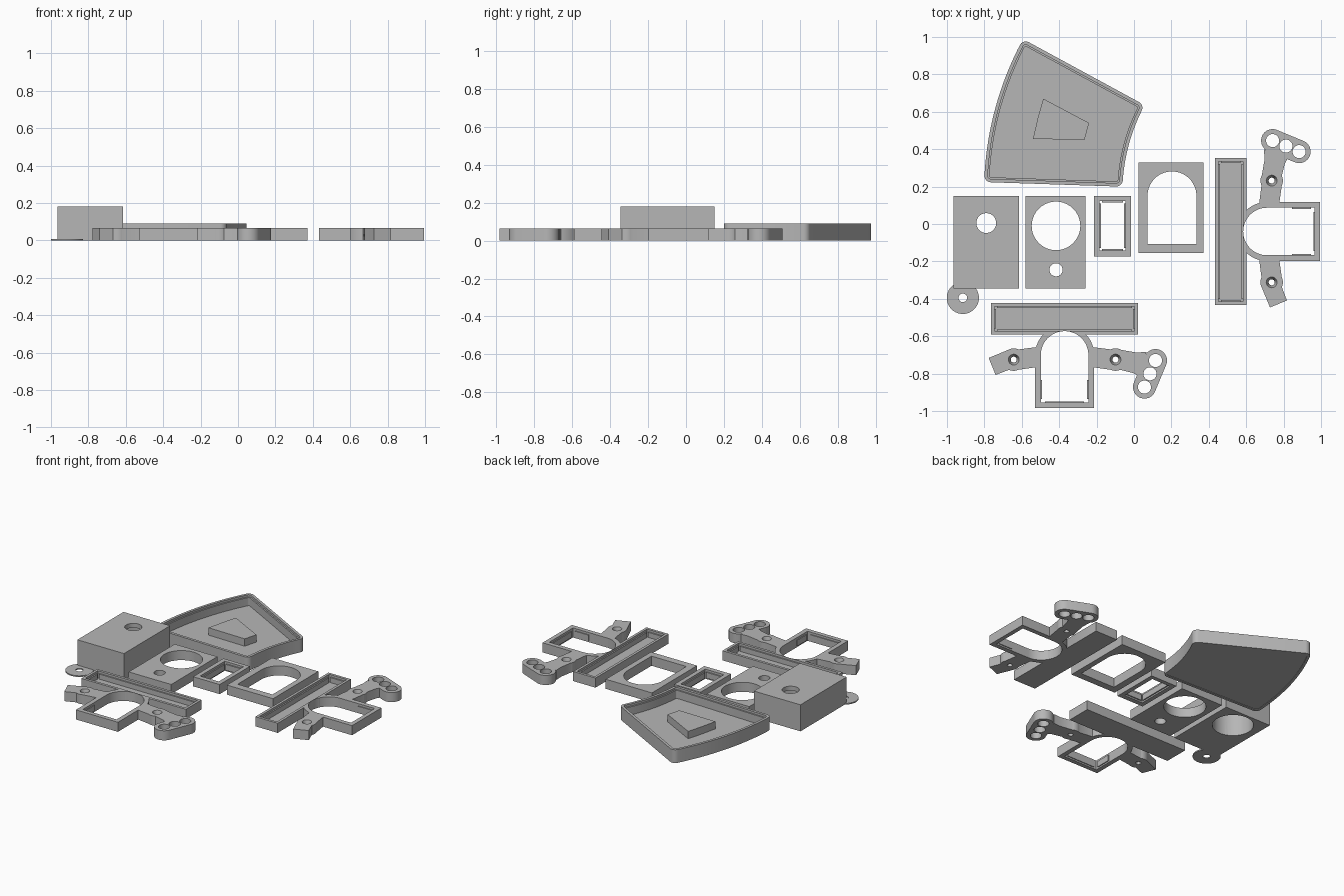
import bpy, bmesh
from math import sin, cos, asin, radians, degrees, pi
from mathutils import Matrix, Vector

if "Cube" in bpy.data.objects:
    bpy.data.objects.remove(bpy.data.objects["Cube"], do_unlink=True)

GREY = (0.47, 0.47, 0.47, 1)
mat = bpy.data.materials.new("plain grey")
mat.use_nodes = True
mat.diffuse_color = GREY
mat.node_tree.nodes["Principled BSDF"].inputs["Base Color"].default_value = GREY

H = 0.065          # common part height
ID = Matrix.Identity(4)


def arc(cx, cy, r, a0, a1, n=16):
    return [(cx + r * cos(radians(a0 + (a1 - a0) * i / n)),
             cy + r * sin(radians(a0 + (a1 - a0) * i / n))) for i in range(n + 1)]


def circle(cx, cy, r, n=40):
    return arc(cx, cy, r, 0, 360, n)[:-1]


def rect(x0, x1, y0, y1):
    return [(x0, y0), (x1, y0), (x1, y1), (x0, y1)]


def finish(name, bm, M=ID):
    """Clean a bmesh and link it as a finished grey part."""
    bmesh.ops.remove_doubles(bm, verts=bm.verts, dist=1e-5)
    bm.transform(M)
    bmesh.ops.recalc_face_normals(bm, faces=bm.faces)
    me = bpy.data.meshes.new(name)
    bm.to_mesh(me)
    bm.free()
    me.materials.clear()
    me.materials.append(mat)
    me.shade_smooth()
    me.set_sharp_from_angle(angle=radians(30))
    ob = bpy.data.objects.new(name, me)
    bpy.context.collection.objects.link(ob)
    return ob


def baked(ob):
    """Evaluated mesh of an object as a bmesh."""
    bpy.context.view_layer.update()
    dg = bpy.context.evaluated_depsgraph_get()
    me = bpy.data.meshes.new_from_object(ob.evaluated_get(dg))
    bm = bmesh.new()
    bm.from_mesh(me)
    bpy.data.meshes.remove(me)
    return bm


def plate(name, loops, z0, z1, M=ID):
    """Extrude closed outlines; loops inside others become holes."""
    cu = bpy.data.curves.new(name + "_profile", "CURVE")
    cu.dimensions = "2D"
    cu.fill_mode = "BOTH"
    cu.extrude = (z1 - z0) / 2
    for pts in loops:
        sp = cu.splines.new("POLY")
        sp.points.add(len(pts) - 1)
        for p, (x, y) in zip(sp.points, pts):
            p.co = (x, y, 0, 1)
        sp.use_cyclic_u = True
    tmp = bpy.data.objects.new(name + "_profile", cu)
    bpy.context.collection.objects.link(tmp)
    bm = baked(tmp)
    bpy.data.objects.remove(tmp)
    bpy.data.curves.remove(cu)
    return finish(name, bm, M @ Matrix.Translation((0, 0, (z0 + z1) / 2)))


def lathe(name, profile, M):
    """Revolve a closed (radius, z) profile about z."""
    bm = bmesh.new()
    vs = [bm.verts.new((r, 0, z)) for r, z in profile]
    es = [bm.edges.new((vs[i - 1], vs[i])) for i in range(len(vs))]
    bmesh.ops.spin(bm, geom=vs + es, cent=(0, 0, 0), axis=(0, 0, 1),
                   angle=2 * pi, steps=40, use_duplicate=False)
    return finish(name, bm, M)


def lips(x0, x1, y0, y1, w=0.009, gap=0.014):
    """Four thin retaining strips just inside a rectangular opening."""
    return [rect(x0, x0 + w, y0 + gap, y1 - gap), rect(x1 - w, x1, y0 + gap, y1 - gap),
            rect(x0 + gap, x1 - gap, y0, y0 + w), rect(x0 + gap, x1 - gap, y1 - w, y1)]


# Curved tray: a ring sector with rounded corners
CX, CY, R_OUT, R_IN, A_TOP, A_BOT = 0.92, 0.167, 1.722, 0.982, 151.5, 178.1


def sector(d, rc):
    """Outline of the sector inset by d with corner radius rc."""
    def corner(rho, bottom):
        s = degrees(asin((d + rc) / rho))
        a = A_BOT - s if bottom else A_TOP + s
        return a, CX + rho * cos(radians(a)), CY + rho * sin(radians(a))
    ro, ri = R_OUT - d - rc, R_IN + d + rc
    a1, x1, y1 = corner(ro, False)
    a2, x2, y2 = corner(ro, True)
    a3, x3, y3 = corner(ri, True)
    a4, x4, y4 = corner(ri, False)
    n_top, n_bot = A_TOP - 90, A_BOT + 90
    return (arc(x1, y1, rc, n_top, a1, 8) + arc(CX, CY, R_OUT - d, a1, a2, 24)[1:-1]
            + arc(x2, y2, rc, a2, n_bot, 8) + arc(x3, y3, rc, n_bot, a3 + 180, 8)
            + arc(CX, CY, R_IN + d, a3, a4, 24)[1:-1]
            + arc(x4, y4, rc, a4 + 180, n_top + 360, 8))


plate("tray_wall", [sector(0, 0.035), sector(0.018, 0.017)], 0, 0.09)
plate("tray_lip", [sector(0.017, 0.018), sector(0.027, 0.008)], 0.003, 0.075)
plate("tray_floor", [sector(0.017, 0.018)], 0.003, 0.02)
plate("tray_boss", [[(-0.485, 0.67), (-0.515, 0.565), (-0.54, 0.455),
                     (-0.265, 0.45), (-0.24, 0.54)]], 0.015, 0.07)

# Tall housing with a narrow top hole and a wide bore from below
HX, HY = -0.79, 0.005
raw = plate("housing_blank", [rect(-0.965, -0.615, -0.345, 0.15), circle(HX, HY, 0.053)], 0, 0.18)
bore = plate("housing_bore", [circle(HX, HY, 0.127)], -0.05, 0.15)
mod = raw.modifiers.new("bore", "BOOLEAN")
mod.operation = "DIFFERENCE"
mod.solver = "EXACT"
mod.object = bore
finish("housing", baked(raw))
for ob in (raw, bore):
    bpy.data.objects.remove(ob)

# Thin washer, drilled plate and the two flat frames
plate("washer", [circle(-0.915, -0.395, 0.086), circle(-0.915, -0.395, 0.023)], 0, 0.008)
plate("drilled_plate", [rect(-0.58, -0.26, -0.345, 0.15), circle(-0.417, -0.01, 0.13),
                        circle(-0.417, -0.245, 0.035)], 0, H)
plate("small_frame", [rect(-0.215, -0.015, -0.175, 0.15), rect(-0.185, -0.045, -0.142, 0.122)], 0, H)
plate("small_frame_lips", lips(-0.186, -0.044, -0.143, 0.123), 0.01, 0.05)
plate("arch_frame", [rect(0.025, 0.372, -0.155, 0.33),
                     [(0.072, -0.107), (0.334, -0.107)] + arc(0.203, 0.15, 0.131, 0, 180, 28)], 0, H)


def mirrored(pts):
    return [(-x, y) for x, y in pts]


def bracket_set(tag, M):
    """Channel, arched bracket and its arms, about the arch centre."""
    # Channel with a shallow curved bite next to the arch
    hw, y0, y1, t = 0.3925, 0.11, 0.278, 0.018
    plate("channel_wall_" + tag,
          [[(-hw, y0)] + arc(0, 0, 0.127, 120, 60) + [(hw, y0), (hw, y1), (-hw, y1)],
           rect(-hw + t, hw - t, y0 + t, y1 - t)], 0, H, M)
    plate("channel_floor_" + tag, [rect(-hw + t, hw - t, y0 + t, y1 - t)], 0, 0.016, M)
    plate("channel_lips_" + tag, lips(-hw + t, hw - t, y0 + t, y1 - t), 0.01, 0.05, M)

    # Arched bracket, open where it meets the channel
    ro, ri = 0.158, 0.127
    ao, ai = degrees(asin(y0 / ro)), degrees(asin(y0 / ri))
    plate("arch_bracket_" + tag,
          [[(-ro, -0.284), (ro, -0.284)] + arc(0, 0, ro, 0, ao) + arc(0, 0, ri, ai, 0)
           + [(ri, -0.255), (-ri, -0.255)] + arc(0, 0, ri, 180, 180 - ai)
           + arc(0, 0, ro, 180 - ao, 180)], 0, H, M)
    plate("bracket_lips_" + tag,
          [rect(-ri, -ri + 0.006, -0.235, -0.135), rect(ri - 0.006, ri, -0.235, -0.135),
           rect(-0.105, 0.105, -0.255, -0.249)], 0.01, 0.05, M)

    # Arms with a round lug; the left one carries the three-hole plate
    lx, ly = 0.272, -0.025
    root = [(0.14, 0.043), (0.14, -0.064)]
    low, high = arc(lx, ly, 0.06, 245, 295, 10), arc(lx, ly, 0.06, 60, 115, 10)
    hole = circle(lx, ly, 0.03)
    long_arm = root + low + [(0.364, -0.096), (0.406, -0.118), (0.438, 0.016), (0.385, 0.013)] + high
    short_arm = root + low + [(0.369, -0.107), (0.406, -0.016)] + high
    plate("left_arm_" + tag, [long_arm, hole], 0, H, M)
    plate("right_arm_" + tag, [mirrored(short_arm), mirrored(hole)], 0, H, M)
    for side, x in (("left", lx), ("right", -lx)):
        lathe(side + "_countersink_" + tag,
              [(0.016, 0), (0.0302, 0), (0.0302, H), (0.029, H), (0.016, 0.025)],
              M @ Matrix.Translation((x, ly, 0)))

    # Rounded plate with three holes
    a, b = Vector((0.486, -0.03)), Vector((0.427, -0.172))
    ang = degrees((a - b).to_3d().xy.angle_signed(Vector((1, 0))))
    capsule = arc(*a, 0.0615, ang - 90, ang + 90) + arc(*b, 0.0615, ang + 90, ang + 270)
    plate("three_hole_plate_" + tag,
          [capsule] + [circle(*a.lerp(b, f), 0.035) for f in (0, 0.5, 1)], 0, H, M)


bracket_set("front", Matrix.Translation((-0.371, -0.70, 0)))
bracket_set("side", Matrix.Translation((0.711, -0.04, 0)) @ Matrix.Rotation(pi / 2, 4, "Z"))
